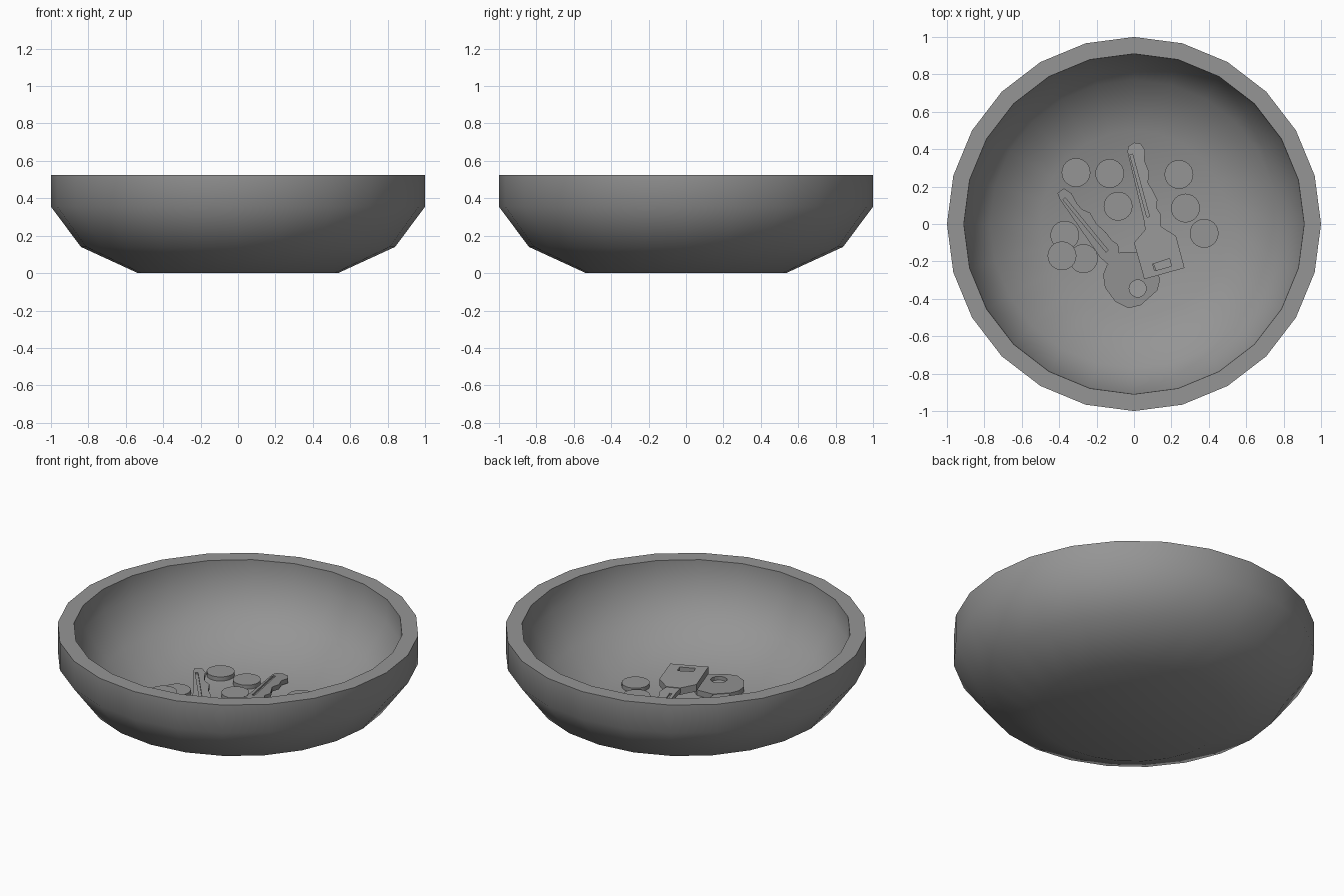
import bpy, bmesh, math
from mathutils import Matrix, Vector

cube = bpy.data.objects.get("Cube")
if cube:
    bpy.data.objects.remove(cube, do_unlink=True)

grey = bpy.data.materials.new("plain grey")
grey.use_nodes = True
grey.diffuse_color = (0.3, 0.3, 0.3, 1)
grey.node_tree.nodes["Principled BSDF"].inputs["Base Color"].default_value = (0.3, 0.3, 0.3, 1)


def add_object(name, mesh, smooth_angle=None):
    mesh.materials.clear()
    mesh.materials.append(grey)
    obj = bpy.data.objects.new(name, mesh)
    bpy.context.collection.objects.link(obj)
    if smooth_angle:
        bpy.ops.object.select_all(action='DESELECT')
        obj.select_set(True)
        bpy.context.view_layer.objects.active = obj
        bpy.ops.object.shade_smooth_by_angle(angle=math.radians(smooth_angle))
    return obj


def lathe(name, profile, sides, smooth_angle):
    bm = bmesh.new()
    verts = [bm.verts.new((r, 0, z)) for r, z in profile]
    edges = [bm.edges.new(pair) for pair in zip(verts, verts[1:])]
    bmesh.ops.spin(bm, geom=verts + edges, cent=(0, 0, 0), axis=(0, 0, 1),
                   angle=math.tau, steps=sides)
    bmesh.ops.remove_doubles(bm, verts=bm.verts, dist=0.0005)
    bmesh.ops.recalc_face_normals(bm, faces=bm.faces)
    mesh = bpy.data.meshes.new(name)
    bm.to_mesh(mesh)
    bm.free()
    return add_object(name, mesh, smooth_angle)


def plate(name, outlines, slope, top, thickness):
    """Extrude flat outlines (inner ones become holes) along a tilted plane."""
    curve = bpy.data.curves.new(name, 'CURVE')
    curve.dimensions = '2D'
    curve.fill_mode = 'BOTH'
    curve.extrude = thickness / 2
    for outline in outlines:
        spline = curve.splines.new('POLY')
        spline.points.add(len(outline) - 1)
        for point, (x, y) in zip(spline.points, outline):
            point.co = (x, y, 0, 1)
        spline.use_cyclic_u = True
    temp = bpy.data.objects.new(name, curve)
    bpy.context.collection.objects.link(temp)
    depsgraph = bpy.context.evaluated_depsgraph_get()
    mesh = bpy.data.meshes.new_from_object(temp.evaluated_get(depsgraph))
    bpy.data.objects.remove(temp, do_unlink=True)
    tilt = Matrix.Identity(4)
    tilt[2][0], tilt[2][1] = slope
    tilt[2][3] = top - thickness / 2
    mesh.transform(tilt)
    bm = bmesh.new()
    bm.from_mesh(mesh)
    bmesh.ops.remove_doubles(bm, verts=bm.verts, dist=0.0001)
    bmesh.ops.recalc_face_normals(bm, faces=bm.faces)
    bm.to_mesh(mesh)
    bm.free()
    for face in mesh.polygons:
        face.use_smooth = False
    return add_object(name, mesh)


def blade(name, outline, groove, slope, top):
    # Solid lower layer, upper layer with the groove left open
    plate(name + "_core", [outline], slope, top - 0.01, 0.018)
    plate(name + "_face", [outline, groove], slope, top, 0.01)


# Bowl: outer wall, flat rim, inner wall, floor
lathe("bowl", [(0, 0), (0.535, 0), (0.84, 0.14), (1, 0.355), (1, 0.525),
               (0.91, 0.525), (0.905, 0.39), (0.77, 0.2), (0.5, 0.055), (0, 0.055)], 24, 60)

# Coins lying on the floor, one stacked on two others
FLOOR, COIN = 0.054, 0.026
coins = [(-0.31, 0.275), (-0.13, 0.27), (-0.085, 0.095), (0.24, 0.265), (0.275, 0.085),
         (0.375, -0.05), (-0.37, -0.06), (-0.27, -0.185), (-0.385, -0.17)]
for i, (x, y) in enumerate(coins):
    coin = lathe(f"coin_{i + 1}", [(0, 0), (0.077, 0), (0.077, COIN), (0, COIN)], 24, 40)
    stacked = i == len(coins) - 1
    coin.location = (x, y, FLOOR + (COIN if stacked else 0))

# Square-headed key, head raised on the other key
slope = (-0.04, -0.11)
plate("square_key_head",
      [[(0.06, -0.03), (0, -0.1), (0.055, -0.295), (0.27, -0.235), (0.225, -0.065), (0.14, -0.01)],
       [(0.1, -0.215), (0.19, -0.185), (0.2, -0.225), (0.11, -0.25)]], slope, 0.137, 0.042)
blade("square_key_blade",
      [(0.06, -0.035), (0.055, 0.01), (-0.035, 0.385), (-0.03, 0.415), (0, 0.435), (0.035, 0.43),
       (0.06, 0.395), (0.055, 0.34), (0.08, 0.28), (0.075, 0.22), (0.1, 0.18), (0.125, 0.13),
       (0.12, 0.085), (0.145, 0.05), (0.14, -0.015)],
      [(-0.022, 0.37), (-0.008, 0.374), (0.083, 0.04), (0.069, 0.036)], slope, 0.134)

# Round-headed key lying beneath it
slope = (-0.03, 0.043)
hole = [(0.02 + 0.046 * math.cos(a), -0.345 + 0.046 * math.sin(a))
        for a in (math.tau * i / 14 for i in range(14))]
plate("round_key_head",
      [[(-0.145, -0.22), (-0.075, -0.15), (0.03, -0.15), (0.1, -0.2), (0.14, -0.295), (0.125, -0.355),
        (0.035, -0.435), (-0.03, -0.45), (-0.1, -0.415), (-0.155, -0.34), (-0.165, -0.27)], hole],
      slope, 0.095, 0.035)
blade("round_key_blade",
      [(-0.14, -0.215), (-0.18, -0.18), (-0.395, 0.13), (-0.41, 0.165), (-0.375, 0.19),
       (-0.335, 0.165), (-0.305, 0.11), (-0.28, 0.08), (-0.235, 0.06), (-0.2, 0), (-0.15, -0.045),
       (-0.12, -0.085), (-0.085, -0.11), (-0.08, -0.155)],
      [(-0.38, 0.13), (-0.368, 0.14), (-0.138, -0.14), (-0.15, -0.15)], slope, 0.092)
